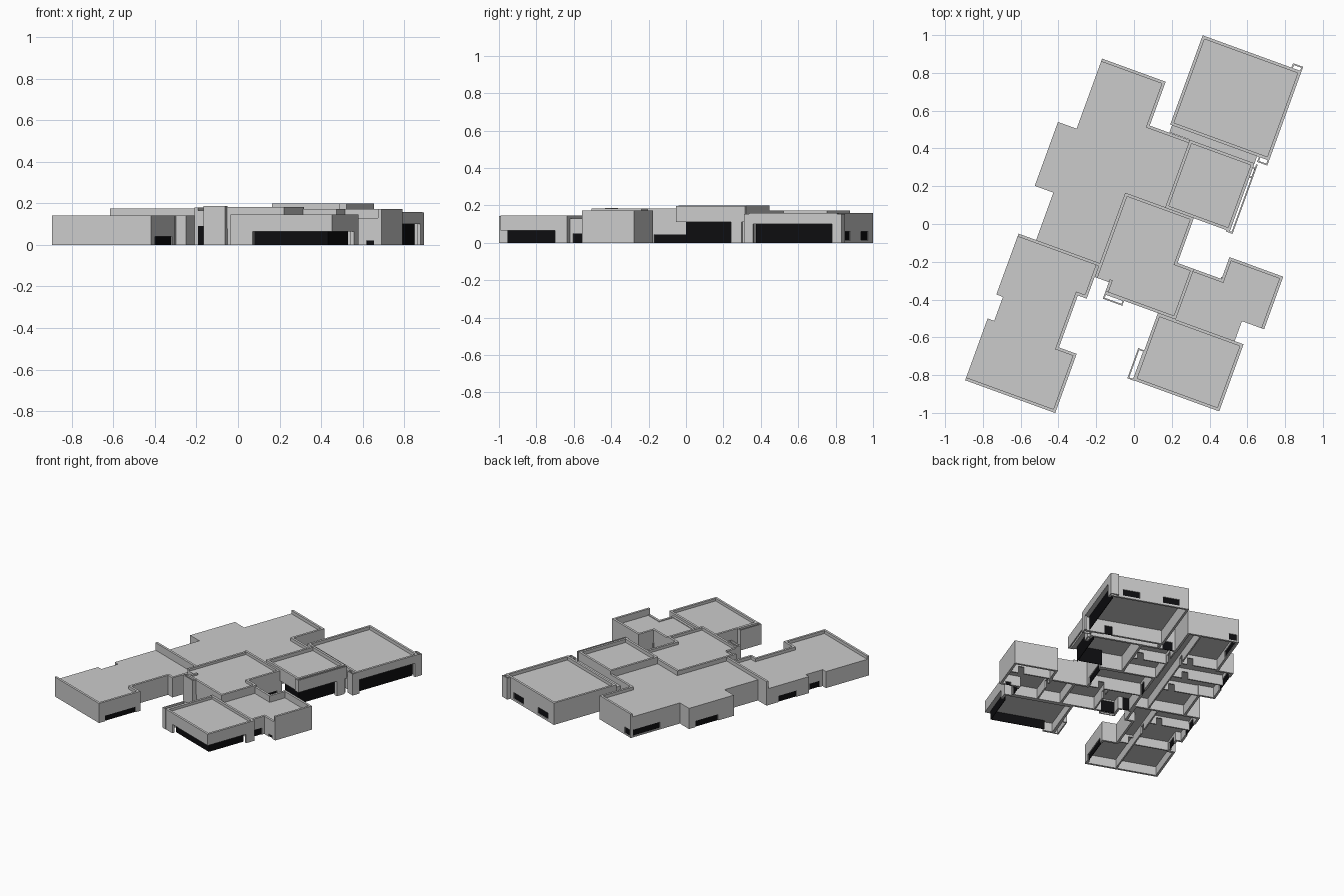
import bpy, bmesh, math
from mathutils import Vector

if "Cube" in bpy.data.objects:
    bpy.data.objects.remove(bpy.data.objects["Cube"])

TURN = -math.radians(20)      # whole plan is turned on the site
T = 0.016                     # wall thickness

glass = bpy.data.materials.new("dark_glass")
glass.diffuse_color = (0.004, 0.004, 0.005, 1)
glass.use_nodes = True
glass.node_tree.nodes["Principled BSDF"].inputs["Base Color"].default_value = glass.diffuse_color


def finish(bm, name, mat=None):
    bmesh.ops.recalc_face_normals(bm, faces=bm.faces)
    me = bpy.data.meshes.new(name)
    bm.to_mesh(me)
    bm.free()
    ob = bpy.data.objects.new(name, me)
    ob.rotation_euler.z = TURN
    bpy.context.collection.objects.link(ob)
    if mat:
        me.materials.append(mat)
    return ob


def prism(bm, pts, z0, z1):
    f = bm.faces.new([bm.verts.new((p[0], p[1], z0)) for p in pts])
    r = bmesh.ops.extrude_face_region(bm, geom=[f], use_keep_orig=True)
    for v in r["geom"]:
        if isinstance(v, bmesh.types.BMVert):
            v.co.z = z1


def rect(bm, u0, u1, v0, v1, z0, z1):
    prism(bm, [(u0, v0), (u1, v0), (u1, v1), (u0, v1)], z0, z1)


def strip(bm, a, d, n, s0, s1, w0, w1, z0, z1):
    """Straight piece of wall from s0 to s1 along d, w0 to w1 inward along n."""
    if s1 - s0 > 1e-4 and z1 - z0 > 1e-4:
        prism(bm, [a + d*s0 + n*w0, a + d*s1 + n*w0, a + d*s1 + n*w1, a + d*s0 + n*w1], z0, z1)


def block(name, pts, h, roof, ceiling, heights={}, openings={}, recess={}):
    """Clockwise outline -> parapet walls with openings, glass panes and a roof slab."""
    walls, panes, slab = bmesh.new(), bmesh.new(), bmesh.new()
    P = [Vector(p) for p in pts]
    k = len(P)
    dirs = [(P[(i+1) % k] - P[i]).normalized() for i in range(k)]
    for i in range(k):
        top = heights.get(i, h)
        if top is None:
            continue
        a, d = P[i], dirs[i]
        n = Vector((d.y, -d.x))
        L = (P[(i+1) % k] - a).length
        # fill the inner corner at re-entrant vertices
        start = -T if dirs[i-1].cross(d) > 0.5 else 0
        end = L + (T if d.cross(dirs[(i+1) % k]) > 0.5 else 0)
        s = start
        for f0, f1, z0, z1 in openings.get(i, []):
            strip(walls, a, d, n, s, f0*L, 0, T, 0, top)
            strip(walls, a, d, n, f0*L, f1*L, 0, T, 0, z0)
            strip(walls, a, d, n, f0*L, f1*L, 0, T, z1, top)
            g = recess.get(i, T*0.4)
            strip(panes, a, d, n, max(f0*L, g), min(f1*L, L-g), g, g + 0.004, z0, z1)
            s = f1*L
        strip(walls, a, d, n, s, end, 0, T, 0, top)
    prism(slab, pts, ceiling, roof)
    finish(walls, name + "_walls")
    finish(slab, name + "_roof")
    if len(panes.verts):
        finish(panes, name + "_glass", glass)
    else:
        panes.free()


# north-east hall
block("hall", [(0, 1.063), (.557, 1.063), (.557, .56), (0, .56)], .158, .135, .10,
      openings={0: [(.12, .33, .015, .06), (.62, .83, .015, .06)], 1: [(.06, .95, 0, .10)],
                2: [(.25, .35, 0, .06)]}, recess={1: .03})

# middle east room, upper part overhanging at its south-east corner
block("east_room", [(.125, .52), (.49, .52), (.49, .137), (.125, .137)], .2, .175, .11,
      openings={1: [(.1, 1, 0, .11)], 2: [(0, .55, 0, .11)]}, recess={1: .03, 2: .04})

# central lobby
block("lobby", [(-.1, .14), (.287, .14), (.287, -.115), (.38, -.115), (.38, -.4),
                (-.02, -.4), (-.02, -.335), (-.1, -.335)], .183, .163, .09,
      heights={5: .175, 6: .165, 7: .18},
      openings={1: [(.1, .85, 0, .045)], 4: [(.72, .95, 0, .08)], 6: [(.2, .8, 0, .09)],
                7: [(.5, .62, 0, .07)]})

# south-east rooms, tall parapet on the north and east
low = .13
block("terrace_room", [(.38, -.115), (.535, -.115), (.535, .008), (.838, .008), (.838, -.288),
                       (.713, -.288), (.713, -.4), (.38, -.4)], .172, .125, .075,
      heights={4: low, 5: low, 6: low, 7: None},
      openings={4: [(.3, .6, 0, .02)], 5: [(.15, .85, 0, .05)]})

# south room with corner glazing
block("south_room", [(.28, -.4), (.763, -.4), (.763, -.778), (.28, -.778)], .147, .128, .065,
      openings={1: [(.18, 1, 0, .065)], 2: [(0, .84, 0, .065)]}, recess={1: .03, 2: .03})

# south-west wing, roof flush with the west walls
fl = .118
block("west_wing", [(-.557, -.257), (-.1, -.257), (-.1, -.457), (-.15, -.457), (-.15, -.75),
                    (-.05, -.75), (-.05, -1.083), (-.557, -1.083), (-.557, -.735),
                    (-.52, -.735), (-.52, -.60), (-.557, -.60)], .142, .12, .065,
      heights={0: .175, 7: fl, 8: fl, 9: fl, 10: fl, 11: fl},
      openings={5: [(.12, .85, 0, .04)], 11: [(.3, .72, 0, .045)], 9: [(.2, .8, 0, .045)]})

# north-west wing
fl = .148
block("north_wing", [(-.458, .765), (-.1, .765), (-.1, .518), (.125, .518), (.125, .14),
                     (-.1, .14), (-.1, -.257), (-.458, -.257), (-.458, .01), (-.563, .01),
                     (-.563, .37), (-.458, .37)], .173, .15, .075,
      heights={3: None, 4: None, 5: None, 6: None, 7: fl, 8: fl, 9: fl, 10: fl, 11: fl},
      openings={0: [(.03, .2, .01, .055)], 2: [(.08, .4, 0, .06)], 9: [(.35, .85, 0, .045)],
                11: [(.4, .95, .01, .055)]})

# low link between hall and east room
bm = bmesh.new()
rect(bm, .01, .49, .52, .56, .11, .135)
rect(bm, .01, .026, .52, .56, 0, .11)
finish(bm, "link_roof")


# hollow fins beside the large windows: (u0, u1, v0, v1, top)
def fin(name, u0, u1, v0, v1, z0, z1, t=.008):
    bm = bmesh.new()
    for r in ((u0, u1, v0, v0+t), (u0, u1, v1-t, v1), (u0, u0+t, v0, v1), (u1-t, u1, v0, v1)):
        rect(bm, *r, z0, z1)
    finish(bm, name)


fin("hall_fin_north", .50, .557, 1.055, 1.088, 0, .155)
fin("hall_fin_south", .50, .557, .532, .568, 0, .155)
fin("east_room_fin", .48, .507, .44, .5, 0, .11)
fin("south_room_fin", .246, .284, -.78, -.61, 0, .147)
fin("entrance_fin", -.02, .09, -.428, -.395, 0, .187)

# outer fascia along the east room
bm = bmesh.new()
rect(bm, .5, .508, .129, .52, .11, .198)
rect(bm, .47, .508, .129, .138, .11, .198)
finish(bm, "east_fascia")

# inside partitions: along v (u, v0, v1, top) and along u (v, u0, u1, top), each with a door gap
bm = bmesh.new()
t = .01
for u, v0, v1, h in ((-.11, .14, .515, .08), (-.2, -.25, .76, .08), (-.27, -1.06, -.26, .07),
                     (.13, -.39, -.12, .095), (.53, -.39, -.12, .08)):
    m = v0 + (v1 - v0)*.6
    rect(bm, u, u+t, v0, m, 0, h)
    rect(bm, u, u+t, m+.05, v1, 0, h)
    rect(bm, u, u+t, m, m+.05, .05, h)
for v, u0, u1, h in ((.37, -.45, -.2, .08), (.19, -.55, -.2, .08), (.01, -.45, -.2, .08),
                     (.33, -.1, .125, .08), (-.44, -.55, -.27, .07), (-.74, -.52, -.16, .07),
                     (-.115, .53, .82, .08), (-.12, -.09, .28, .095)):
    m = u0 + (u1 - u0)*.7
    rect(bm, u0, m, v, v+t, 0, h)
    rect(bm, m+.04, u1, v, v+t, 0, h)
    rect(bm, m, m+.04, v, v+t, .05, h)
finish(bm, "partitions")
